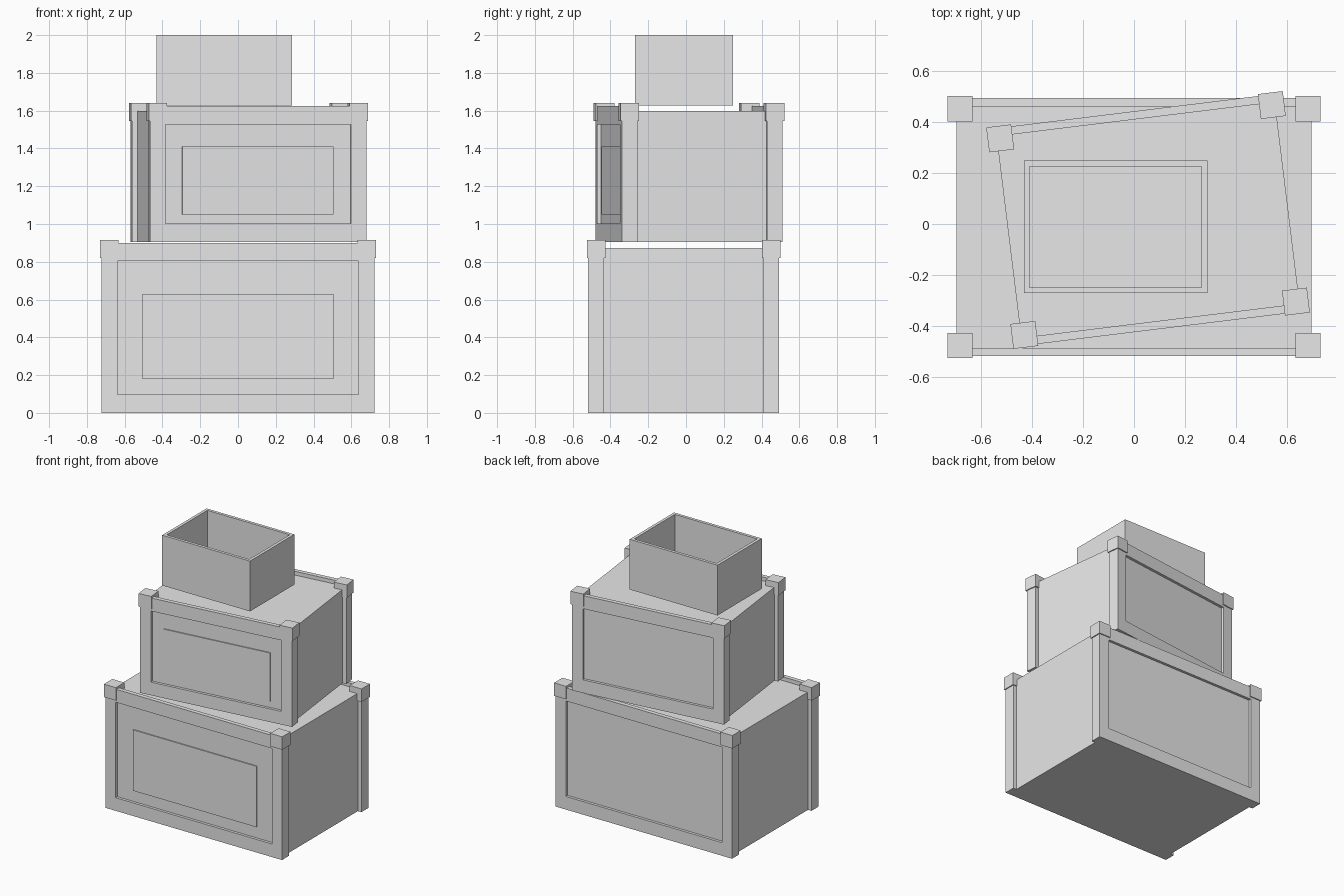
import bpy, math
from mathutils import Matrix, Vector

if "Cube" in bpy.data.objects:
    bpy.data.objects.remove(bpy.data.objects["Cube"])

grey = bpy.data.materials.new("light_grey")
grey.diffuse_color = (0.8, 0.8, 0.8, 1)
grey.use_nodes = True
grey.node_tree.nodes["Principled BSDF"].inputs["Base Color"].default_value = grey.diffuse_color

FACES = [(0, 2, 3, 1), (4, 5, 7, 6), (0, 1, 5, 4), (2, 6, 7, 3), (0, 4, 6, 2), (1, 3, 7, 5)]


def box(name, lo, hi, mat=Matrix()):
    """Axis-aligned box from corner lo to corner hi, placed by mat."""
    verts = [(x, y, z) for z in (lo[2], hi[2]) for y in (lo[1], hi[1]) for x in (lo[0], hi[0])]
    me = bpy.data.meshes.new(name)
    me.from_pydata(verts, [], FACES)
    me.materials.append(grey)
    ob = bpy.data.objects.new(name, me)
    ob.matrix_world = mat
    bpy.context.collection.objects.link(ob)
    return ob


def crate(name, hx, hy, h, loc, angle):
    """Framed crate: hx, hy are half sizes over the posts, h the frame height."""
    m = Matrix.Translation(Vector(loc)) @ Matrix.Rotation(angle, 4, 'Z')
    post, rail, cap = 0.083, 0.097, 0.049
    # closed body, sunk behind the frame
    box(name + "_body", (-hx + 0.028, -hy + 0.02, 0), (hx - 0.028, hy - 0.02, h - 0.028), m)
    for sy, side in ((-1, "front"), (1, "back")):
        ys = sorted((sy * hy, sy * (hy - 0.032)))
        # top and bottom rails
        for z, lvl in ((0, "bottom"), (h - rail, "top")):
            box(f"{name}_{side}_{lvl}_rail", (-hx + post, ys[0], z), (hx - post, ys[1], z + rail), m)
        # corner posts with caps
        for sx, lr in ((-1, "left"), (1, "right")):
            cx, cy = sx * (hx - post / 2), sy * (hy - post / 2)
            box(f"{name}_{side}_{lr}_post", (cx - post / 2, cy - post / 2, 0),
                (cx + post / 2, cy + post / 2, h), m)
            box(f"{name}_{side}_{lr}_cap", (cx - cap, cy - cap, h - 0.08),
                (cx + cap, cy + cap, h + 0.016), m)
    # thin plate on the front panel
    box(name + "_front_plate", (-0.7 * hx, -hy + 0.012, 0.2 * h), (0.7 * hx, -hy + 0.021, 0.7 * h), m)


crate("lower_crate", 0.722, 0.505, 0.9, (0, -0.0125, 0), 0)
crate("upper_crate", 0.577, 0.429, 0.72, (0.055, 0.0157, 0.905), math.radians(7))

# open box on top
x0, x1, y0, y1, z0, z1, t = -0.431, 0.287, -0.27, 0.248, 1.628, 2.0, 0.022
box("top_box_floor", (x0, y0, z0), (x1, y1, z0 + t))
box("top_box_front_wall", (x0, y0, z0 + t), (x1, y0 + t, z1))
box("top_box_back_wall", (x0, y1 - t, z0 + t), (x1, y1, z1))
box("top_box_left_wall", (x0, y0 + t, z0 + t), (x0 + t, y1 - t, z1))
box("top_box_right_wall", (x1 - t, y0 + t, z0 + t), (x1, y1 - t, z1))
